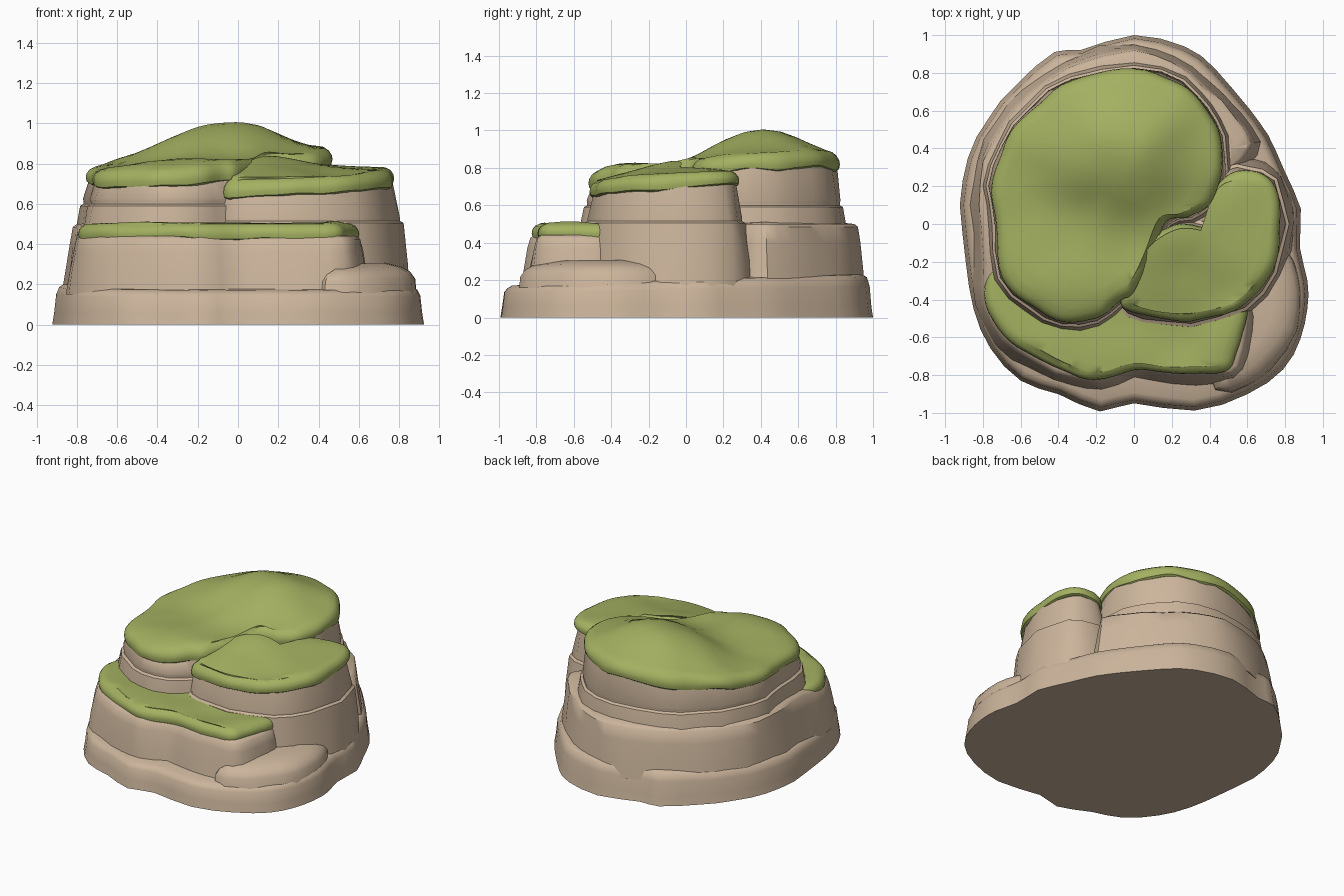
import bpy, bmesh
from math import exp
from mathutils import Vector, noise

cube = bpy.data.objects.get("Cube")
if cube:
    bpy.data.objects.remove(cube)


def material(name, rgb):
    mat = bpy.data.materials.new(name)
    mat.use_nodes = True
    mat.diffuse_color = (*rgb, 1)
    mat.node_tree.nodes["Principled BSDF"].inputs["Base Color"].default_value = (*rgb, 1)
    return mat


rock = material("sandy rock", (0.60, 0.46, 0.33))
grass = material("moss green", (0.37, 0.44, 0.12))
made = []


def smooth_loop(pts, steps):
    """Closed Catmull-Rom curve through clockwise outline points."""
    out, n = [], len(pts)
    for i in range(n):
        a, b, c, d = (Vector(pts[(i + k) % n]) for k in (-1, 0, 1, 2))
        for s in range(steps):
            t = s / steps
            out.append(0.5 * (2 * b + (c - a) * t + (2 * a - 5 * b + 4 * c - d) * t * t
                              + (3 * b - a - 3 * c + d) * t ** 3))
    return out


def outward(loop):
    """Outward normal at each point of a clockwise loop."""
    n, res = len(loop), []
    for i in range(n):
        t = (loop[(i + 1) % n] - loop[i - 1]).normalized()
        res.append(Vector((-t.y, t.x)))
    return res


def loft(name, rings, mat):
    bm = bmesh.new()
    rows = [[bm.verts.new(p) for p in ring] for ring in rings]
    n = len(rows[0])
    for low, high in zip(rows, rows[1:]):
        for i in range(n):
            j = (i + 1) % n
            bm.faces.new((low[i], low[j], high[j], high[i]))
    bm.faces.new(rows[0])
    bm.faces.new(rows[-1])
    bmesh.ops.recalc_face_normals(bm, faces=bm.faces)
    mesh = bpy.data.meshes.new(name)
    bm.to_mesh(mesh)
    bm.free()
    mesh.materials.append(mat)
    obj = bpy.data.objects.new(name, mesh)
    bpy.context.collection.objects.link(obj)
    made.append(obj)


def rock_tier(name, pts, profile, lift, rough=0.02):
    """Stack offset outlines; lift(x, y) raises the rings by their third value."""
    loop = smooth_loop(pts, 2)
    rings = []
    for off, z, share in profile:
        ring = []
        for p, nrm in zip(loop, outward(loop)):
            wob = noise.noise(Vector((p.x * 7, p.y * 7, z * 2))) * rough
            q = p + nrm * (off + wob)
            ring.append((q.x, q.y, z + share * lift(p.x, p.y)))
        rings.append(ring)
    loft(name, rings, rock)


def grass_cap(name, pts, centre, bottom, hill, thick):
    """Rounded drooping rim, then rings shrinking to the centre over a hill."""
    loop, mid = smooth_loop(pts, 5), Vector(centre)
    normals, rings = outward(loop), []
    for off, h in ((-0.05, 0.1), (-0.02, 0), (-0.005, 0.1), (0, 0.35), (-0.004, 0.6),
                   (-0.018, 0.82), (-0.04, 0.95)):
        ring = []
        for p, nrm in zip(loop, normals):
            droop = noise.noise(Vector((p.x * 5, p.y * 5, 1))) * 0.025 * (1 - h)
            q = p + nrm * (off + noise.noise(Vector((p.x * 7, p.y * 7, 5))) * 0.012)
            ring.append((q.x, q.y, bottom(p.x, p.y) + thick * h + droop + h * hill(q.x, q.y)))
        rings.append(ring)
    for s in (0.88, 0.76, 0.64, 0.52, 0.4, 0.28, 0.16, 0.05):
        ring = []
        for p in loop:
            q = mid + (p - mid) * s
            bump = noise.noise(Vector((q.x * 4, q.y * 4, 3))) * 0.015
            ring.append((q.x, q.y, bottom(q.x, q.y) + thick + bump + hill(q.x, q.y)))
        rings.append(ring)
    loft(name, rings, grass)


def flat(x, y):
    return 0


# Wide foot of the rock
foot = [(0, 1), (.27, .94), (.43, .82), (.61, .61), (.71, .47), (.8, .28), (.88, .08), (.88, -.13),
        (.92, -.3), (.92, -.45), (.88, -.61), (.79, -.77), (.6, -.9), (.32, -.99), (0, -.95),
        (-.18, -.99), (-.4, -.9), (-.6, -.83), (-.76, -.66), (-.85, -.45), (-.89, -.2),
        (-.92, .1), (-.88, .35), (-.77, .56), (-.63, .73), (-.42, .91), (-.28, .92)]
rock_tier("foot_rock", foot,
          [(0, 0, 0), (-.01, .06, 0), (-.02, .15, .5), (-.035, .185, 1), (-.06, .2, 1), (-.2, .21, 1)],
          lambda x, y: 0.03 * y, 0.006)

# Second step: bare at the back, lower under the front ledge
second = [(0, .92), (.2, .86), (.38, .74), (.54, .57), (.64, .43), (.58, .33), (.4, .15), (.45, -.2),
          (.6, -.42), (.61, -.56), (.56, -.76), (.45, -.81), (.2, -.81), (0, -.78), (-.18, -.84),
          (-.32, -.82), (-.52, -.74), (-.7, -.61), (-.8, -.42), (-.81, -.2), (-.83, .1),
          (-.8, .33), (-.7, .52), (-.56, .68), (-.35, .84)]
rock_tier("second_step", second,
          [(.04, .15, 0), (.025, .26, 0), (.005, .37, .5), (-.01, .425, 1), (-.03, .44, 1),
           (-.12, .45, 1)],
          lambda x, y: 0.06 * min(1, max(0, (y + .4) * 4)))

# Low shelf at the front left corner
shelf = [(.36, -.6), (.4, -.3), (.7, -.08), (.83, -.2), (.87, -.36), (.84, -.56), (.75, -.73),
         (.6, -.84), (.44, -.87)]
rock_tier("corner_shelf", shelf,
          [(.02, .12, 0), (.01, .22, 1), (-.015, .255, 1), (-.06, .28, 1), (-.14, .3, 1)],
          lambda x, y: 0.03 * (x - .6))

# Main upper rock and its smaller neighbour
main = [(0, .82), (.25, .74), (.38, .61), (.46, .46), (.47, .26), (.4, .11), (.3, .04), (.17, .01),
        (.08, -.2), (0, -.36), (-.08, -.41), (-.2, -.5), (-.38, -.52), (-.55, -.43), (-.7, -.28),
        (-.73, 0), (-.75, .2), (-.69, .41), (-.54, .61), (-.33, .76)]
side = [(.4, 0), (.42, .17), (.5, .27), (.6, .28), (.73, .22), (.78, 0), (.73, -.25), (.58, -.43),
        (.3, -.51), (.05, -.49), (-.07, -.42), (-.02, -.25), (.06, -.1), (.2, -.01), (.3, 0)]


def main_rim(x, y):
    return 0.735 + 0.06 * x + 0.06 * y


def side_rim(x, y):
    return 0.645 + 0.06 * x + 0.05 * y


rock_tier("main_upper_rock", main,
          [(.05, .35, 0), (.04, .5, 0), (.025, .59, 0), (.008, .6, 0), (.008, .612, 0),
           (.012, .625, 0), (-.02, .03, 1), (-.06, .05, 1)], main_rim)
rock_tier("side_upper_rock", side,
          [(.07, .12, 0), (.055, .3, 0), (.03, .505, 0), (.012, .515, 0), (.012, .53, 0),
           (-.02, .03, 1), (-.06, .05, 1)], side_rim)

# Grass on the main top, the side top and the front ledge
grass_cap("main_grass", main, (-.13, .17), main_rim,
          lambda x, y: 0.165 * exp(-(((x + .08) / .36) ** 2 + ((y - .39) / .3) ** 2) ** 1.25)
          + 0.04 * exp(-((x + .3) / .35) ** 2 - ((y + .28) / .22) ** 2), 0.083)
grass_cap("side_grass", side, (.3, -.2), side_rim,
          lambda x, y: 0.1 * exp(-((x - .1) / .35) ** 2 - ((y + .05) / .3) ** 2), 0.085)
ledge = [(-.68, -.22), (-.5, -.25), (-.1, -.3), (.3, -.34), (.55, -.39), (.6, -.45), (.55, -.66),
         (.48, -.78), (.2, -.79), (0, -.77), (-.18, -.82), (-.32, -.8), (-.5, -.72), (-.69, -.59),
         (-.79, -.4), (-.77, -.27)]
grass_cap("ledge_grass", ledge, (-.05, -.5), lambda x, y: 0.42, flat, 0.085)

# Soft shading with crisp ledge edges
bpy.ops.object.select_all(action='DESELECT')
for obj in made:
    obj.select_set(True)
bpy.context.view_layer.objects.active = made[0]
bpy.ops.object.shade_smooth_by_angle(angle=0.75)
